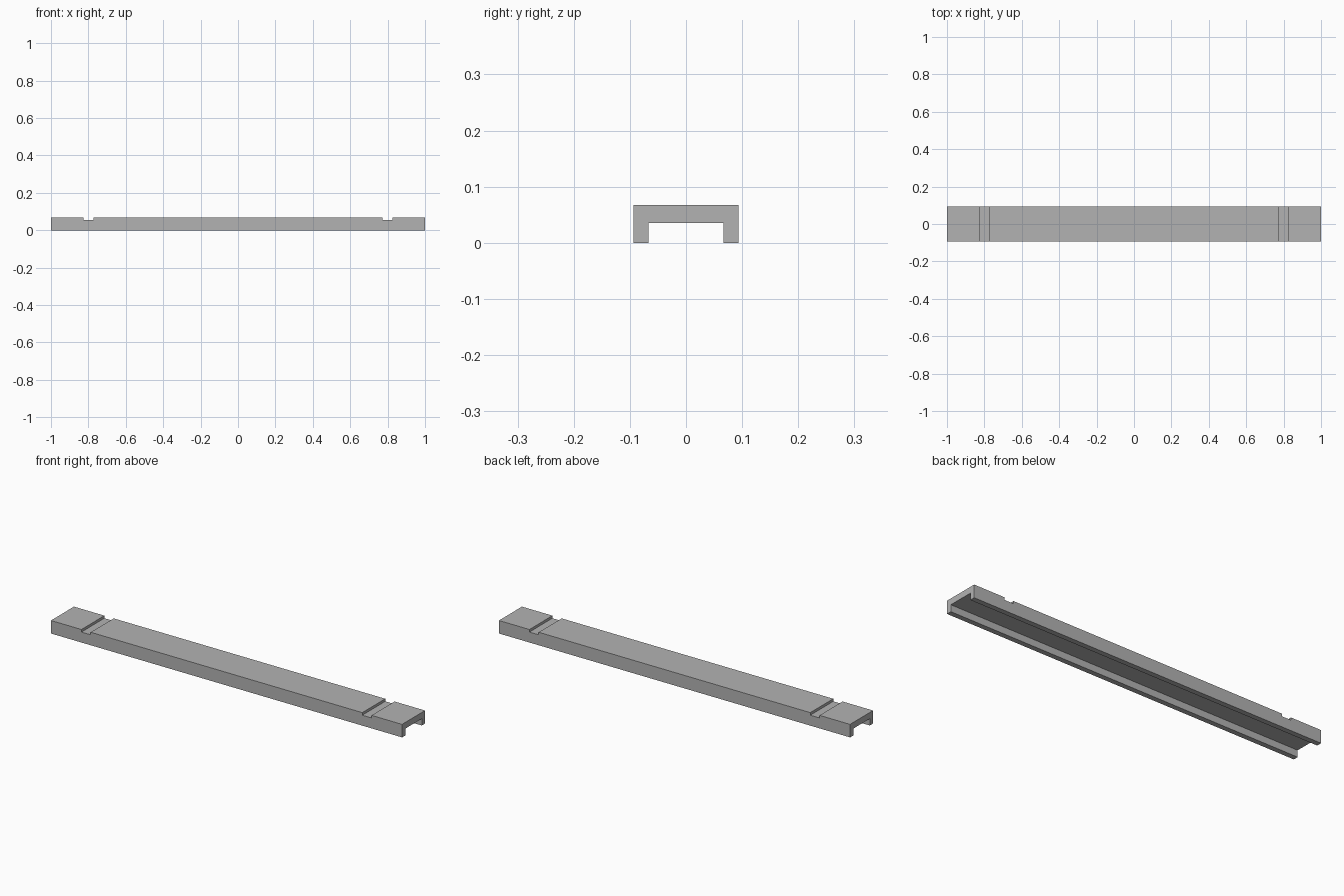
import bpy
import bmesh

LENGTH, HALF_W, HEIGHT = 2.0, 0.0935, 0.067
INNER_W, WEB_Z = 0.067, 0.035
NOTCH_X, NOTCH_W, NOTCH_D = 0.8, 0.053, 0.0133

cube = bpy.data.objects.get("Cube")
if cube:
    bpy.data.objects.remove(cube, do_unlink=True)

grey = bpy.data.materials.new("plain grey")
grey.use_nodes = True
colour = (0.45, 0.45, 0.45, 1)
grey.diffuse_color = colour
grey.node_tree.nodes["Principled BSDF"].inputs["Base Color"].default_value = colour


def add_object(name, bm):
    bmesh.ops.recalc_face_normals(bm, faces=bm.faces)
    mesh = bpy.data.meshes.new(name)
    bm.to_mesh(mesh)
    bm.free()
    mesh.materials.append(grey)
    obj = bpy.data.objects.new(name, mesh)
    bpy.context.collection.objects.link(obj)
    return obj


# Channel beam: U-shaped section, open underneath, extruded along x
half = [(HALF_W, HEIGHT), (HALF_W, 0), (INNER_W, 0), (INNER_W, WEB_Z)]
section = half + [(-y, z) for y, z in reversed(half)]
bm = bmesh.new()
end = bm.faces.new([bm.verts.new((-LENGTH / 2, y, z)) for y, z in section])
extruded = bmesh.ops.extrude_face_region(bm, geom=[end], use_keep_orig=True)
moved = [v for v in extruded["geom"] if isinstance(v, bmesh.types.BMVert)]
bmesh.ops.translate(bm, verts=moved, vec=(LENGTH, 0, 0))
beam = add_object("channel_beam", bm)

# Shallow cross grooves near both ends of the top
for side, name in ((-1, "right"), (1, "left")):
    bm = bmesh.new()
    bmesh.ops.create_cube(bm, size=1)
    bmesh.ops.scale(bm, verts=bm.verts, vec=(NOTCH_W, HALF_W * 3, NOTCH_D * 2))
    bmesh.ops.translate(bm, verts=bm.verts, vec=(side * NOTCH_X, 0, HEIGHT))
    cutter = add_object(name + "_groove_cutter", bm)
    cutter.hide_render = True
    cutter.hide_set(True)
    cutter.display_type = 'WIRE'
    groove = beam.modifiers.new(name + " groove", 'BOOLEAN')
    groove.operation = 'DIFFERENCE'
    groove.solver = 'EXACT'
    groove.object = cutter
